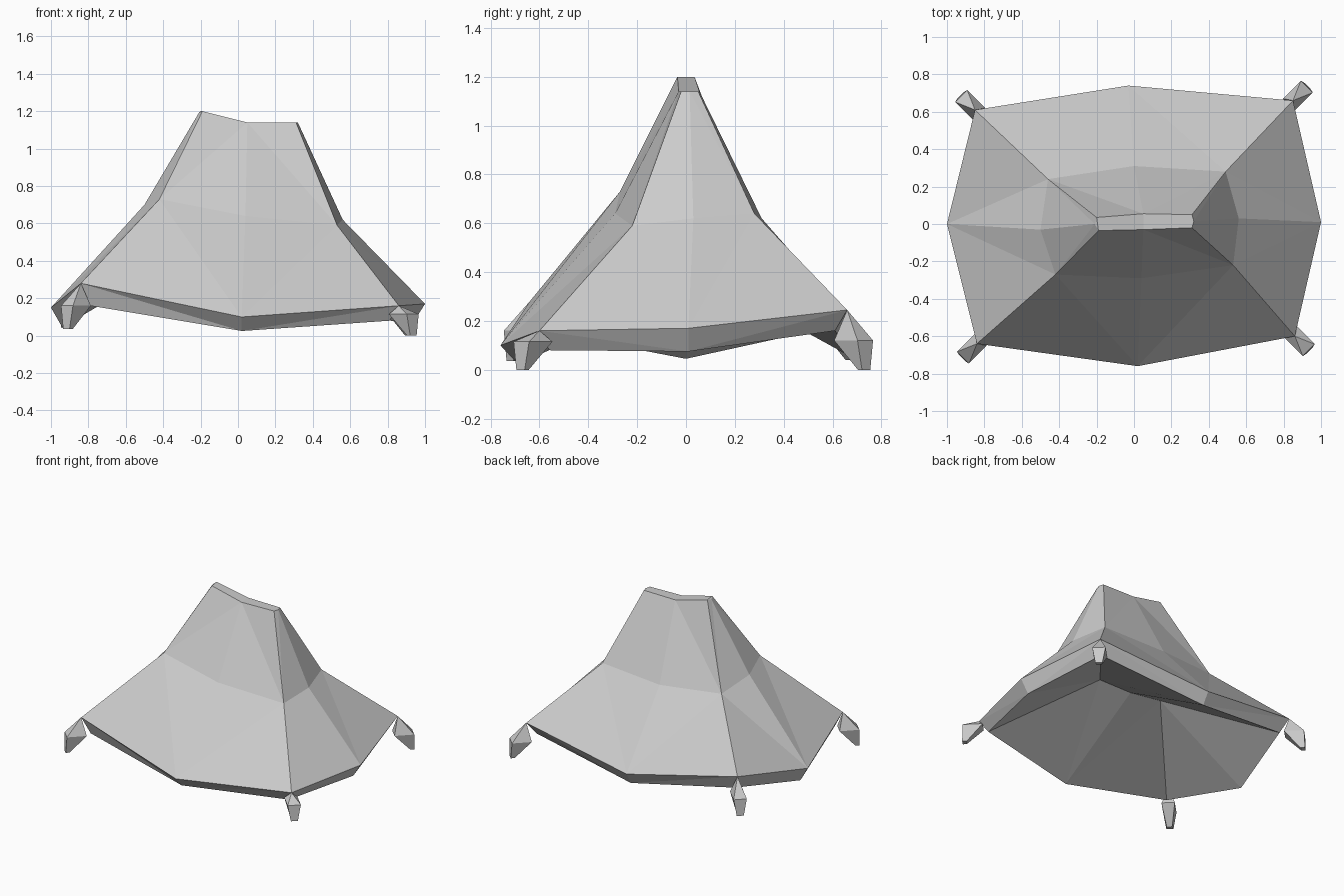
import bpy, bmesh
from mathutils import Vector

old = bpy.data.objects.get("Cube")
if old:
    bpy.data.objects.remove(old, do_unlink=True)

stone = bpy.data.materials.new("light grey")
stone.use_nodes = True
GREY = (0.6, 0.6, 0.6, 1)
stone.diffuse_color = GREY
stone.node_tree.nodes["Principled BSDF"].inputs["Base Color"].default_value = GREY


def finish(name, bm):
    """Turn a bmesh into a flat shaded object."""
    bmesh.ops.recalc_face_normals(bm, faces=bm.faces[:])
    mesh = bpy.data.meshes.new(name)
    bm.to_mesh(mesh)
    bm.free()
    mesh.materials.append(stone)
    obj = bpy.data.objects.new(name, mesh)
    bpy.context.collection.objects.link(obj)
    return obj


def add_face(bm, *verts):
    """Add a face, skipping repeated corners."""
    unique = list(dict.fromkeys(verts))
    if len(unique) > 2:
        bm.faces.new(unique)


def bridge(bm, upper, lower, diagonal_from_upper_corner):
    """Join two rings with triangles; corners are the even entries."""
    count = len(upper)
    for i in range(count):
        j = (i + 1) % count
        corner, middle = (i, j) if i % 2 == 0 else (j, i)
        if diagonal_from_upper_corner:
            add_face(bm, upper[corner], lower[corner], lower[middle])
            add_face(bm, upper[corner], lower[middle], upper[middle])
        else:
            add_face(bm, upper[corner], lower[corner], upper[middle])
            add_face(bm, lower[corner], lower[middle], upper[middle])


# Rings run front right corner, front, and on around to the left side
ridge = [(-.19, -.035, 1.2), (.05, -.03, 1.14), (.31, -.02, 1.14), (.32, .015, 1.14),
         (.31, .05, 1.14), (.05, .055, 1.14), (-.2, .035, 1.2), (-.21, 0, 1.19)]
waist = [(-.42, -.27, .73), (.04, -.29, .64), (.53, -.22, .59), (.56, .03, .62),
         (.49, .28, .64), (0, .31, .62), (-.46, .24, .65), (-.5, -.03, .7)]
eave = [(-.84, -.64, .28), (.02, -.76, .1), (.86, -.6, .16), (1, .01, .17),
        (.85, .66, .245), (-.03, .74, .13), (-.85, .61, .28), (-1, 0, .15)]
rim = [(-.79, -.6, .16), (.02, -.69, .025), (.81, -.56, .08), (.94, .01, .075),
       (.8, .61, .16), (-.03, .69, .045), (-.8, .57, .17), (-.94, 0, .045)]
vault = [(-.23, 0, .46), (.03, 0, .425), (.3, 0, .425)]

# Curved roof shell with its hollow underside
bm = bmesh.new()
top, mid, edge, low = [[bm.verts.new(p) for p in ring]
                       for ring in (ridge, waist, eave, rim)]
a, b, c = [bm.verts.new(p) for p in vault]
bridge(bm, top, mid, False)
bridge(bm, mid, edge, True)
bridge(bm, edge, low, True)
bridge(bm, [a, b, c, c, c, b, a, a], low, True)
add_face(bm, top[7], top[0], top[6])
add_face(bm, top[0], top[1], top[5], top[6])
add_face(bm, top[1], top[2], top[4], top[5])
add_face(bm, top[2], top[3], top[4])
finish("roof", bm)


# Claw shaped finial under each roof corner
def finial(name, corner, shoulder, foot):
    apex = Vector(corner)
    out = Vector((1 if apex.x > 0 else -1, 1 if apex.y > 0 else -1, 0)).normalized()
    side = Vector((-out.y, out.x, 0))

    def ring(z, inner, outer, inner_half, outer_half):
        base = Vector((apex.x, apex.y, z))
        return [base + out * d + side * w for d, w in (
            (outer, outer_half), (outer, -outer_half),
            (inner, -inner_half), (inner, inner_half))]

    bm = bmesh.new()
    tip = bm.verts.new(apex)
    upper = [bm.verts.new(p) for p in ring(shoulder, -.03, .105, .045, .045)]
    lower = [bm.verts.new(p) for p in ring(foot, .08, .11, .018, .024)]
    for i in range(4):
        j = (i + 1) % 4
        add_face(bm, tip, upper[i], upper[j])
        add_face(bm, upper[i], lower[i], lower[j], upper[j])
    add_face(bm, *lower)
    finish(name, bm)


finial("front_right_finial", eave[0], .16, .035)
finial("front_left_finial", eave[2], .115, 0)
finial("back_left_finial", eave[4], .12, 0)
finial("back_right_finial", eave[6], .16, .04)
